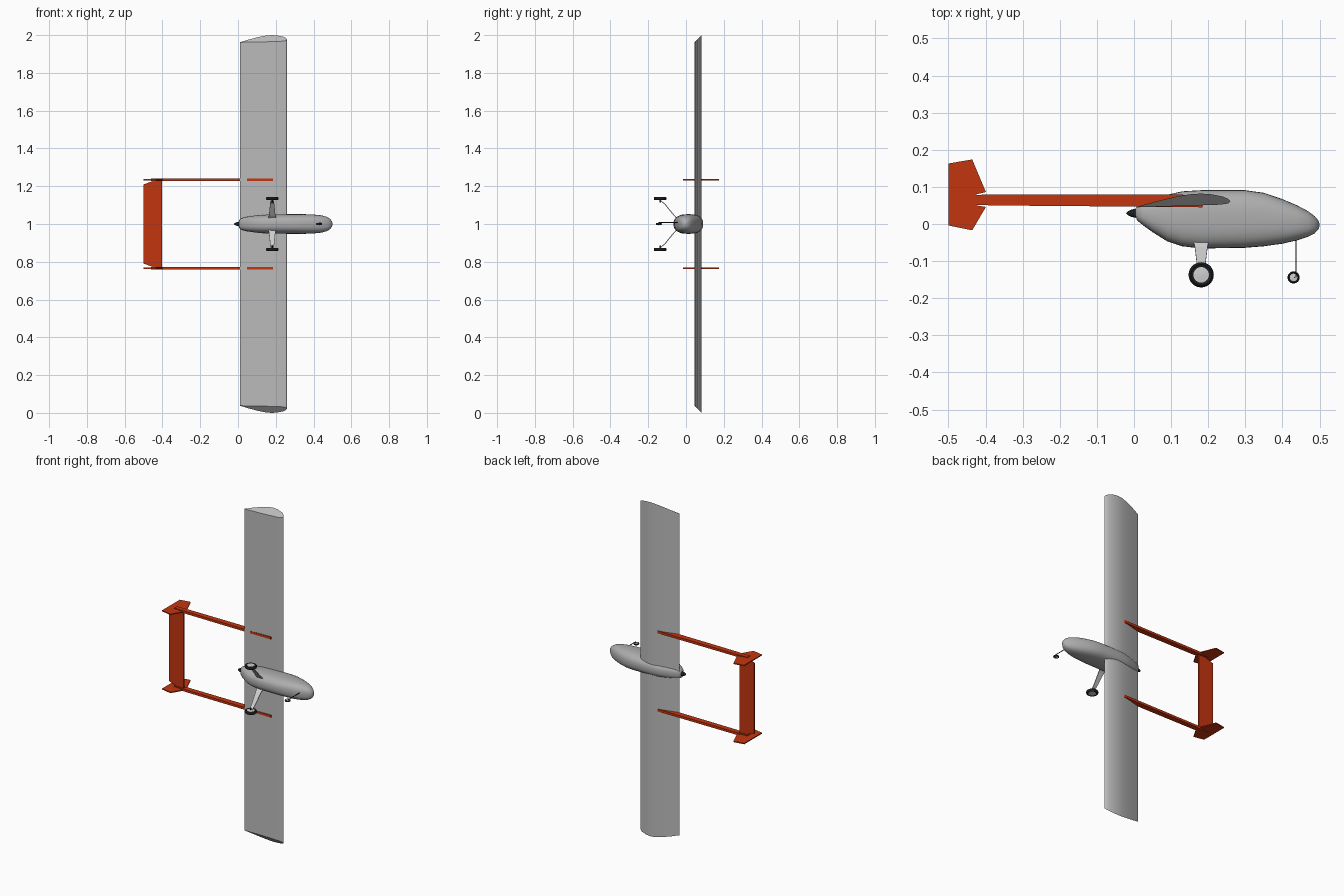
import bpy, bmesh, math
from mathutils import Vector

cube = bpy.data.objects.get("Cube")
if cube:
    bpy.data.objects.remove(cube, do_unlink=True)


def material(name, r, g, b):
    m = bpy.data.materials.new(name)
    m.use_nodes = True
    m.diffuse_color = (r, g, b, 1)
    m.node_tree.nodes["Principled BSDF"].inputs["Base Color"].default_value = (r, g, b, 1)
    return m


WING = material("wing grey", 0.5, 0.5, 0.5)
BODY = material("body grey", 0.42, 0.42, 0.42)
ORANGE = material("tail orange", 0.55, 0.036, 0.005)
BLACK = material("tyre black", 0.012, 0.012, 0.012)
PALE = material("pale metal", 0.62, 0.62, 0.62)
MID = 1.0  # mirror plane height: the span runs along z


def loft(name, rings, mat, smooth=None):
    """Skin a list of equal-length point rings and cap both ends."""
    bm = bmesh.new()
    loops = [[bm.verts.new(p) for p in ring] for ring in rings]
    n = len(loops[0])
    for a, b in zip(loops, loops[1:]):
        for i in range(n):
            j = (i + 1) % n
            bm.faces.new((a[i], a[j], b[j], b[i]))
    bm.faces.new(loops[0])
    bm.faces.new(loops[-1])
    bmesh.ops.recalc_face_normals(bm, faces=bm.faces)
    mesh = bpy.data.meshes.new(name)
    bm.to_mesh(mesh)
    bm.free()
    mesh.materials.append(mat)
    obj = bpy.data.objects.new(name, mesh)
    bpy.context.collection.objects.link(obj)
    if smooth:
        bpy.ops.object.select_all(action='DESELECT')
        bpy.context.view_layer.objects.active = obj
        obj.select_set(True)
        bpy.ops.object.shade_smooth_by_angle(angle=math.radians(smooth))
    return obj


def slab(name, outline, z, thick, mat):
    """Flat xy outline with a thickness along z."""
    return loft(name, [[(x, y, z + s * thick / 2) for x, y in outline] for s in (-1, 1)], mat)


def lathe(name, profile, center, mat, axis="Z", n=28):
    """Turn (radius, offset) pairs around the z or x axis."""
    rings = []
    for r, h in profile:
        ring = []
        for i in range(n):
            a = math.tau * i / n
            c, s = r * math.cos(a), r * math.sin(a)
            ring.append(Vector(center) + Vector((c, s, h) if axis == "Z" else (h, c, s)))
        rings.append(ring)
    return loft(name, rings, mat, 40)


# Fuselage: rounded sections (x, top, bottom, half width)
stations = [
    (0.004, 0.042, 0.022, 0.012), (0.008, 0.049, 0.01, 0.024),
    (0.025, 0.058, -0.004, 0.033), (0.05, 0.067, -0.022, 0.039),
    (0.09, 0.079, -0.047, 0.045), (0.13, 0.088, -0.06, 0.049),
    (0.18, 0.091, -0.066, 0.051), (0.3, 0.091, -0.064, 0.052),
    (0.35, 0.084, -0.06, 0.052), (0.4, 0.067, -0.053, 0.05),
    (0.44, 0.05, -0.044, 0.046), (0.47, 0.034, -0.034, 0.038),
    (0.487, 0.021, -0.025, 0.028), (0.497, 0.009, -0.014, 0.015),
    (0.5, 0.0, -0.006, 0.004)]


def section(x, top, bottom, half, n=32, power=0.78):
    ring = []
    for i in range(n):
        a = math.tau * i / n
        c, s = math.cos(a), math.sin(a)
        y = (top + bottom) / 2 + (top - bottom) / 2 * math.copysign(abs(s) ** power, s)
        ring.append((x, y, MID + half * math.copysign(abs(c) ** power, c)))
    return ring


loft("fuselage", [section(*s) for s in stations], BODY, 50)

# Wing: flat-bottomed airfoil with tips raked outward toward the top
airfoil = [(0.01, 0.047), (0.06, 0.061), (0.11, 0.073), (0.15, 0.08), (0.18, 0.082),
           (0.21, 0.08), (0.24, 0.074), (0.255, 0.067), (0.26, 0.061), (0.253, 0.055),
           (0.23, 0.052), (0.17, 0.05), (0.09, 0.048), (0.01, 0.045)]
low, high = 0.047, 0.082


def wing_tip(side):
    return [(x, y, MID + side * (0.962 + 0.038 * max(0, y - low) / (high - low)))
            for x, y in airfoil]


loft("wing", [wing_tip(-1), wing_tip(1)], WING, 30)

# Tail boom, fin, landing leg and main wheel on each side
boom_side = [(-0.46, 0.053), (-0.46, 0.077), (-0.38, 0.08), (0.13, 0.08),
             (0.185, 0.056), (0.185, 0.045), (0.1, 0.046), (-0.38, 0.05)]
fin_side = [(-0.5, 0.163), (-0.436, 0.174), (-0.399, 0.086), (-0.425, 0.08),
            (-0.425, 0.05), (-0.399, 0.046), (-0.436, -0.017), (-0.5, -0.004)]
tyre = [(0.021, -0.006), (0.028, -0.009), (0.032, -0.006), (0.034, 0),
        (0.032, 0.006), (0.028, 0.009), (0.021, 0.006)]
hub = [(0.004, -0.009), (0.021, -0.007), (0.021, 0.007), (0.004, 0.009)]


def wheel(name, center, scale):
    lathe(name + "_tyre", [(r * scale, h * scale) for r, h in tyre], center, BLACK)
    lathe(name + "_hub", [(r * scale, h * scale) for r, h in hub], center, PALE)


for side, label in ((-1, "lower"), (1, "upper")):
    z = MID + side * 0.234
    slab(label + "_boom", boom_side, z, 0.014, ORANGE)
    slab(label + "_fin", fin_side, z, 0.006, ORANGE)
    # Sprung leg: a tapering strip bent outward to the axle
    leg = []
    for half, y, out in ((0.021, -0.045, 0.025), (0.017, -0.066, 0.045),
                         (0.011, -0.115, 0.105), (0.009, -0.136, 0.122)):
        zz = MID + side * out
        leg.append([(0.181 - half, y, zz), (0.181 + half, y, zz),
                    (0.181 + half, y + 0.004, zz + side * 0.003),
                    (0.181 - half, y + 0.004, zz + side * 0.003)])
    loft(label + "_landing_leg", leg, PALE)
    lathe(label + "_axle", [(0.004, -0.012), (0.004, 0.012)],
          (0.181, -0.137, MID + side * 0.127), BLACK, n=10)
    wheel(label + "_main_wheel", (0.181, -0.137, MID + side * 0.135), 1)

# Tailplane with clipped rear corners
plan = [(-0.5, 0.21), (-0.435, 0.232), (-0.402, 0.232)]
outline = [(x, MID + z) for x, z in plan] + [(x, MID - z) for x, z in reversed(plan)]
loft("tailplane", [[(x, y, z) for x, z in outline] for y in (0.06, 0.069)], ORANGE)

# Nose gear
wheel("nose_wheel", (0.43, -0.144, MID), 0.48)
wire = 0.0015
loft("nose_strut", [[(0.437 + a * wire, y, MID + 0.008 + b * wire)
                     for a, b in ((-1, -1), (1, -1), (1, 1), (-1, 1))]
                    for y in (-0.144, -0.035)], BLACK)
lathe("nose_axle", [(wire, -0.008), (wire, 0.01)], (0.433, -0.144, MID), BLACK, n=8)

# Spinner at the rear of the body
lathe("spinner", [(0.001, -0.021), (0.005, -0.017), (0.01, -0.007), (0.0125, 0.006)],
      (0, 0.029, MID), BLACK, axis="X", n=20)
